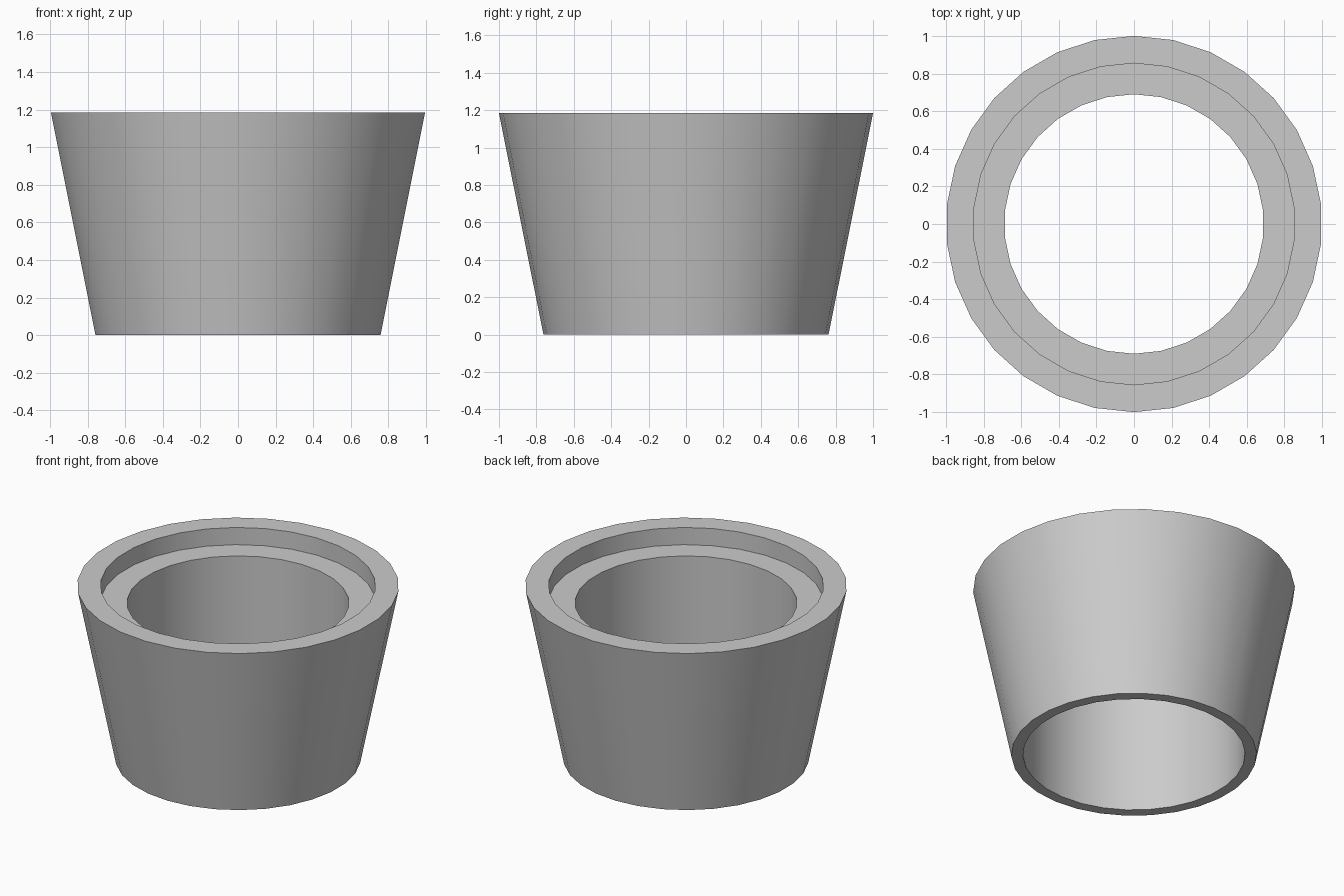
import bpy
import bmesh
from math import cos, sin, radians, tau

cube = bpy.data.objects.get("Cube")
if cube:
    bpy.data.objects.remove(cube, do_unlink=True)

SIDES = 30
HEIGHT = 1.184
LEDGE = HEIGHT - 0.118

# Closed cross-section (radius, height): tapered wall, rim, recess, ledge, bore
PROFILE = [(0.762, 0), (1.0, HEIGHT), (0.855, HEIGHT),
           (0.855, LEDGE), (0.69, LEDGE), (0.69, 0)]

grey = bpy.data.materials.new("plain grey")
grey.use_nodes = True
colour = (0.6, 0.6, 0.6, 1)
grey.diffuse_color = colour
grey.node_tree.nodes["Principled BSDF"].inputs["Base Color"].default_value = colour

# Revolve the section, with a corner pointing along +y
bm = bmesh.new()
rings = []
for i in range(SIDES):
    a = tau * i / SIDES
    rings.append([bm.verts.new((r * sin(a), r * cos(a), z)) for r, z in PROFILE])
for i, ring in enumerate(rings):
    after = rings[(i + 1) % SIDES]
    for j in range(len(PROFILE)):
        k = (j + 1) % len(PROFILE)
        bm.faces.new((ring[j], ring[k], after[k], after[j]))
bmesh.ops.recalc_face_normals(bm, faces=bm.faces)
mesh = bpy.data.meshes.new("tapered_ring")
bm.to_mesh(mesh)
bm.free()
mesh.materials.append(grey)

body = bpy.data.objects.new("tapered_ring", mesh)
bpy.context.collection.objects.link(body)

# Smooth walls, crisp rims
bpy.ops.object.select_all(action="DESELECT")
body.select_set(True)
bpy.context.view_layer.objects.active = body
bpy.ops.object.shade_smooth_by_angle(angle=radians(30))
